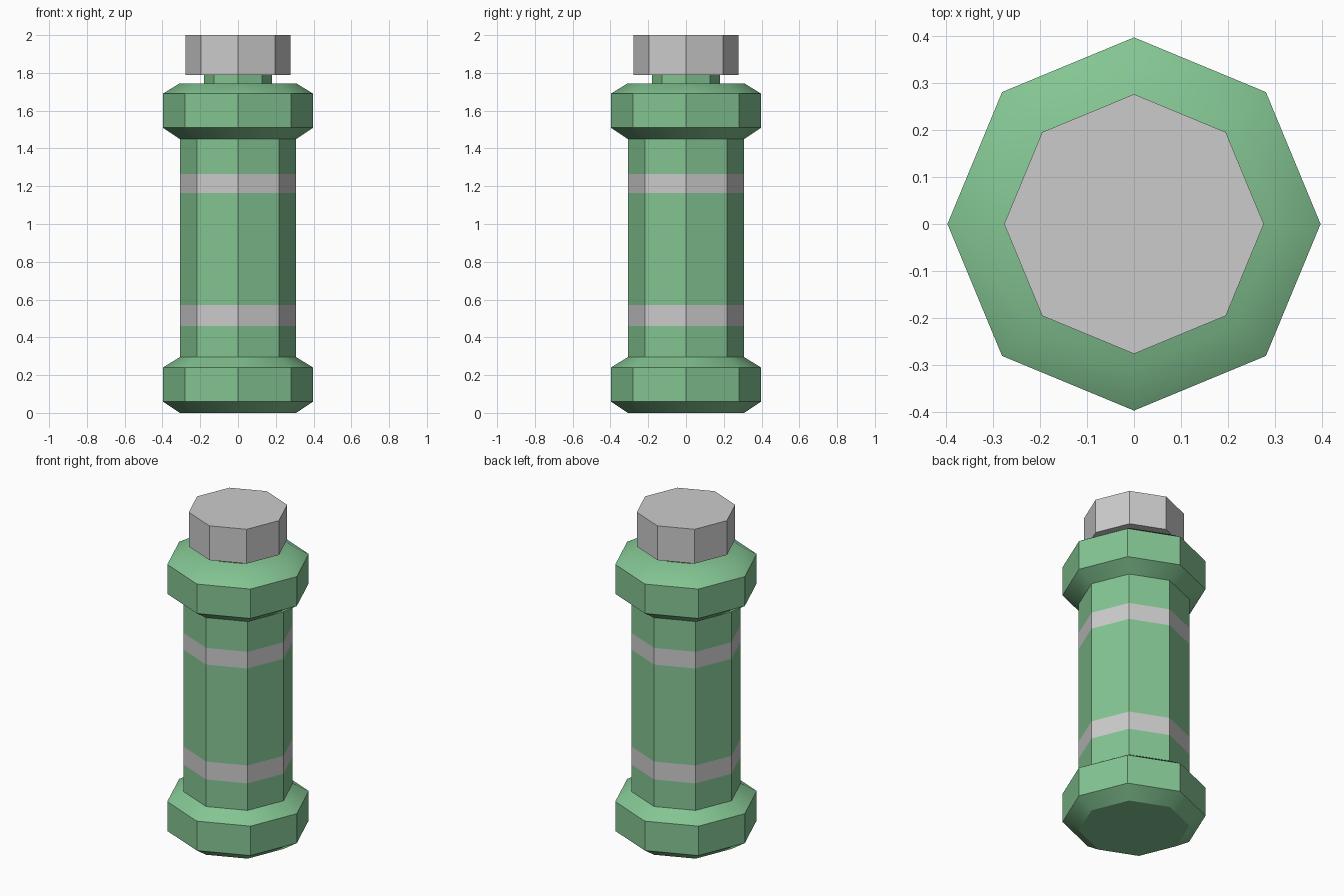
import bpy, bmesh
from math import cos, sin, pi, radians

if "Cube" in bpy.data.objects:
    bpy.data.objects.remove(bpy.data.objects["Cube"])

SIDES = 8
R_BODY, R_RING, R_NECK, R_CAP = 0.308, 0.398, 0.18, 0.277

green = bpy.data.materials.new("green_shell")
green.diffuse_color = (0.23, 0.56, 0.29, 1)
green.use_nodes = True
green.node_tree.nodes["Principled BSDF"].inputs["Base Color"].default_value = green.diffuse_color


def lathe(name, profile, material=None, bottom=False, top=False):
    """Spin (radius, z) points into an eight-sided shell with optional end faces."""
    bm = bmesh.new()
    rings = [[bm.verts.new((r * cos(2 * pi * i / SIDES), r * sin(2 * pi * i / SIDES), z))
              for i in range(SIDES)] for r, z in profile]
    for a, b in zip(rings, rings[1:]):
        for i in range(SIDES):
            j = (i + 1) % SIDES
            bm.faces.new((a[i], a[j], b[j], b[i]))
    if bottom:
        bm.faces.new(rings[0][::-1])
    if top:
        bm.faces.new(rings[-1])
    mesh = bpy.data.meshes.new(name)
    bm.to_mesh(mesh)
    bm.free()
    obj = bpy.data.objects.new(name, mesh)
    bpy.context.collection.objects.link(obj)
    if material:
        mesh.materials.append(material)
    bpy.ops.object.select_all(action='DESELECT')
    obj.select_set(True)
    bpy.context.view_layer.objects.active = obj
    bpy.ops.object.shade_smooth_by_angle(angle=radians(35))
    return obj


def collar(z):
    """Chamfered ring profile starting at height z."""
    return [(R_BODY, z), (R_RING, z + 0.06), (R_RING, z + 0.24), (R_BODY, z + 0.295)]


# Green shell in three sections, split where the grey bands sit
lathe("base_section", collar(0) + [(R_BODY, 0.46)], green, bottom=True)
lathe("middle_section", [(R_BODY, 0.57), (R_BODY, 1.163)], green)
lathe("top_section", [(R_BODY, 1.265)] + collar(1.45), green, top=True)

# Grey bands flush with the shell
lathe("lower_band", [(R_BODY, 0.46), (R_BODY, 0.57)])
lathe("upper_band", [(R_BODY, 1.163), (R_BODY, 1.265)])

# Narrow neck and grey cap
lathe("neck", [(R_NECK, 1.745), (R_NECK, 1.79)], green)
lathe("cap", [(R_CAP, 1.79), (R_CAP, 2.0)], bottom=True, top=True)
